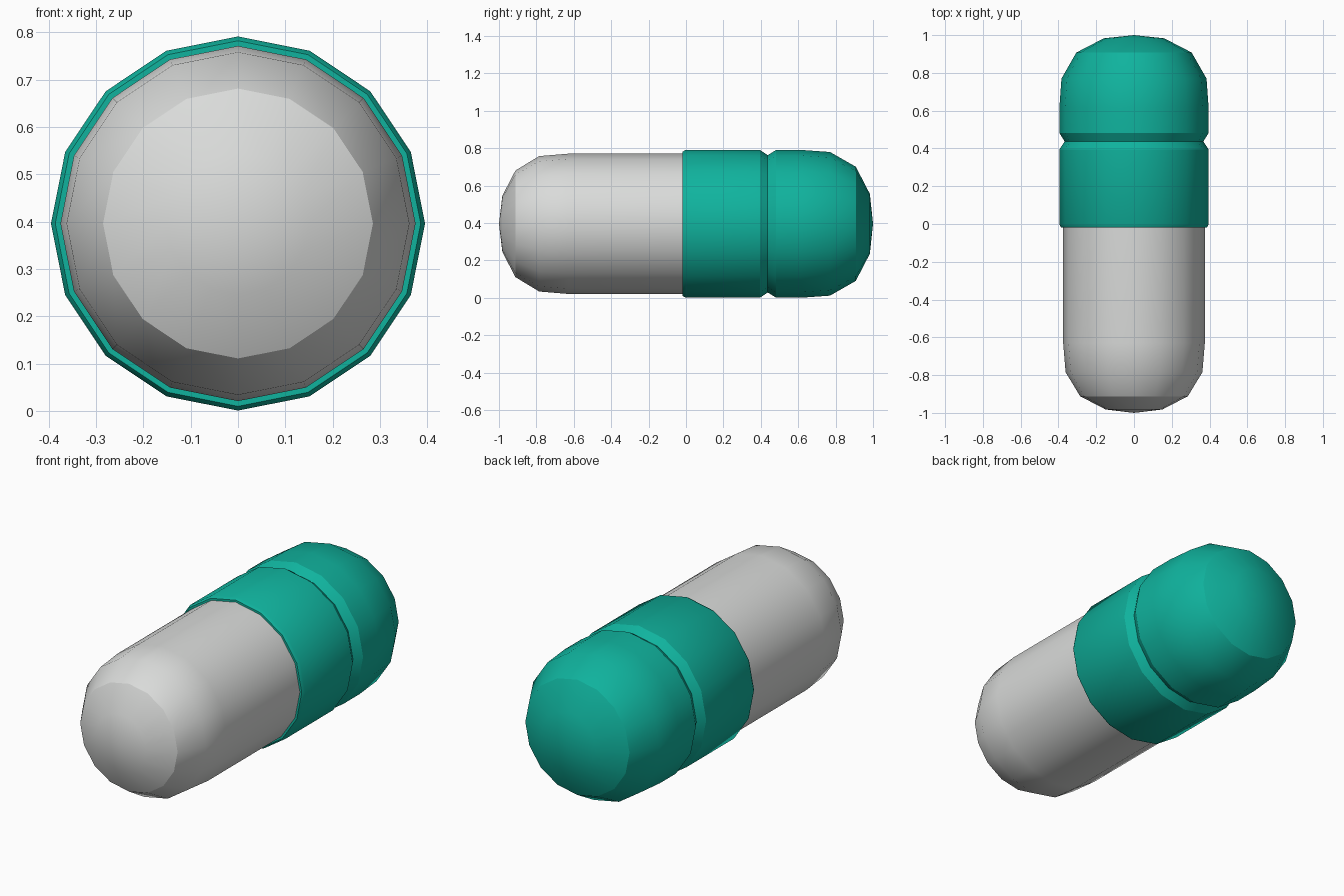
import bpy, bmesh, math

if "Cube" in bpy.data.objects:
    bpy.data.objects.remove(bpy.data.objects["Cube"])

SIDES = 16
CENTRE_Z = 0.396


def material(name, colour):
    m = bpy.data.materials.new(name)
    m.diffuse_color = (*colour, 1)
    m.use_nodes = True
    m.node_tree.nodes["Principled BSDF"].inputs["Base Color"].default_value = m.diffuse_color
    return m


def lathe(name, profile, mat):
    """Revolve (y, radius) points around the lengthwise axis."""
    bm = bmesh.new()
    rings = []
    for y, r in profile:
        if r == 0:
            rings.append([bm.verts.new((0, y, CENTRE_Z))])
        else:
            angles = [2 * math.pi * i / SIDES for i in range(SIDES)]
            rings.append([bm.verts.new((r * math.cos(a), y, CENTRE_Z + r * math.sin(a)))
                          for a in angles])
    for a, b in zip(rings, rings[1:]):
        for i in range(SIDES):
            j = (i + 1) % SIDES
            if len(a) == 1:
                bm.faces.new((a[0], b[i], b[j]))
            elif len(b) == 1:
                bm.faces.new((a[i], b[0], a[j]))
            else:
                bm.faces.new((a[i], b[i], b[j], a[j]))
    bmesh.ops.recalc_face_normals(bm, faces=bm.faces)
    me = bpy.data.meshes.new(name)
    bm.to_mesh(me)
    bm.free()
    ob = bpy.data.objects.new(name, me)
    bpy.context.collection.objects.link(ob)
    me.materials.append(mat)
    bpy.ops.object.select_all(action='DESELECT')
    ob.select_set(True)
    bpy.context.view_layer.objects.active = ob
    bpy.ops.object.shade_smooth_by_angle(angle=math.radians(30))
    return ob


white = material("pale grey", (0.70, 0.71, 0.70))
teal = material("teal", (0.005, 0.45, 0.34))

# Pale half with rounded front end, tucked just inside the cap
lathe("capsule_body", [(-1.0, 0), (-0.982, 0.15), (-0.912, 0.285), (-0.785, 0.362),
                       (-0.63, 0.375), (0.0, 0.375)], white)

# Teal cap: bevelled rim, locking groove, rounded back end
lathe("capsule_cap", [(0.0, 0.37), (-0.018, 0.372), (-0.018, 0.386), (-0.002, 0.395),
                      (0.395, 0.395), (0.437, 0.367), (0.482, 0.395), (0.615, 0.395),
                      (0.77, 0.384), (0.908, 0.305), (0.983, 0.16), (1.0, 0)], teal)
